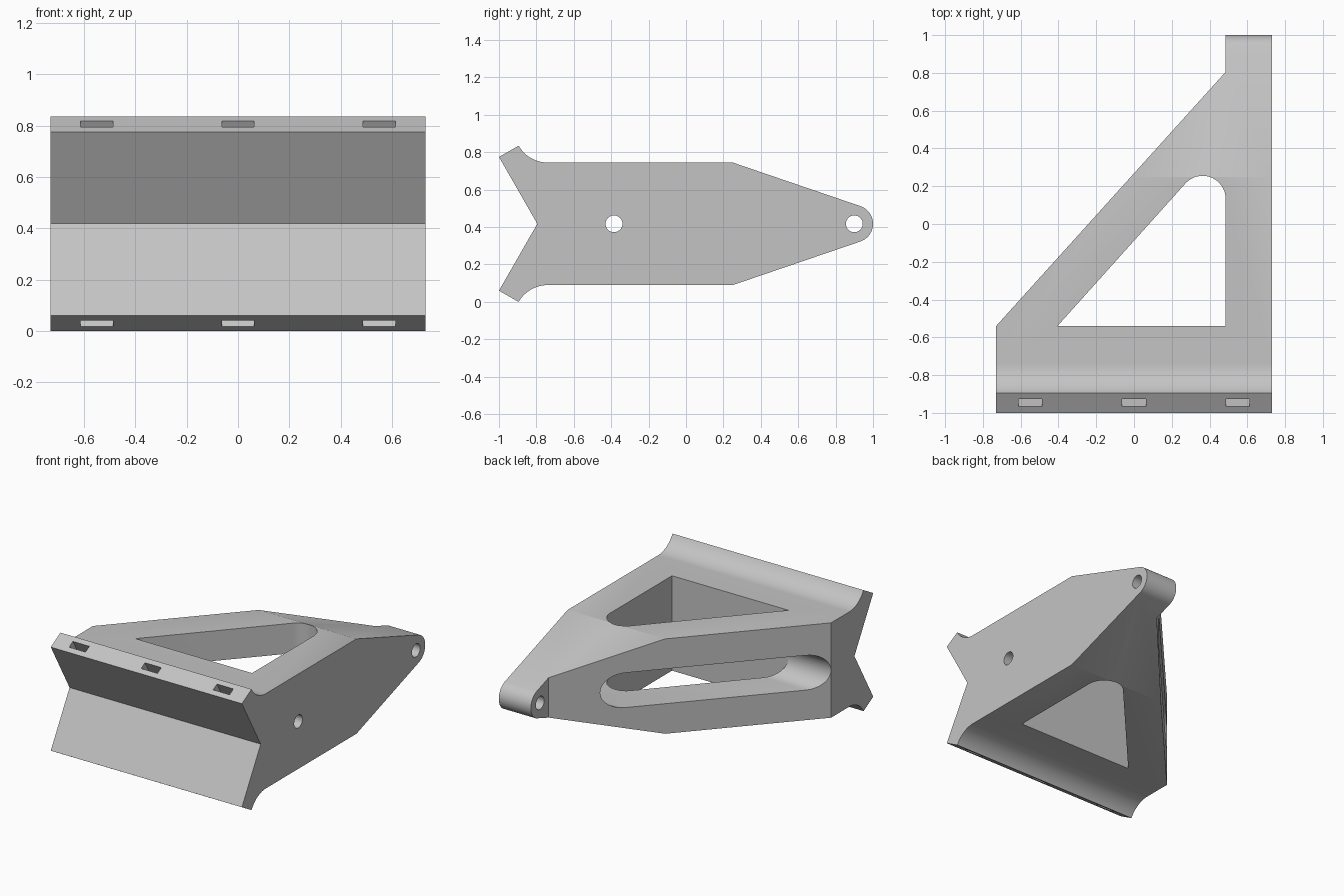
import bpy
import bmesh
from math import sin, cos, radians, pi
from mathutils import Vector, Matrix

default_cube = bpy.data.objects.get("Cube")
if default_cube:
    bpy.data.objects.remove(default_cube)

MID_Z = 0.4175
HALF_X = 0.73
WALL_X = 0.485      # inner face of the straight side wall

metal = bpy.data.materials.new("plain grey")
metal.use_nodes = True
grey = (0.55, 0.55, 0.55, 1)
metal.diffuse_color = grey
metal.node_tree.nodes["Principled BSDF"].inputs["Base Color"].default_value = grey


def arc(cx, cy, r, start, end, steps=16):
    """Points on a circle arc, angles in degrees."""
    angles = [radians(start + (end - start) * i / steps) for i in range(steps + 1)]
    return [(cx + r * cos(a), cy + r * sin(a)) for a in angles]


def prism(name, points, axis, low, high):
    """Extrude an outline: (y, z) points along X or (x, y) points along Z."""
    bm = bmesh.new()
    place = (lambda p: (low, *p)) if axis == "X" else (lambda p: (*p, low))
    face = bm.faces.new([bm.verts.new(place(p)) for p in points])
    grown = bmesh.ops.extrude_face_region(bm, geom=[face])
    step = Vector((high - low, 0, 0) if axis == "X" else (0, 0, high - low))
    bmesh.ops.translate(bm, vec=step, verts=[v for v in grown["geom"] if isinstance(v, bmesh.types.BMVert)])
    bmesh.ops.recalc_face_normals(bm, faces=bm.faces)
    mesh = bpy.data.meshes.new(name)
    bm.to_mesh(mesh)
    bm.free()
    obj = bpy.data.objects.new(name, mesh)
    bpy.context.collection.objects.link(obj)
    mesh.materials.append(metal)
    return obj


def carve(target, tool, operation="DIFFERENCE"):
    """Apply a boolean and drop the tool."""
    mod = target.modifiers.new("carve", "BOOLEAN")
    mod.operation = operation
    mod.solver = "EXACT"
    mod.object = tool
    bpy.context.view_layer.objects.active = target
    bpy.ops.object.modifier_apply(modifier=mod.name)
    bpy.data.objects.remove(tool)


# Side profile: flange, fillet, flat, taper and rounded tip, mirrored about mid height
upper = [(-1, 0.775)]
upper += arc(-0.739, 0.745 + 0.18, 0.18, 210, 270)
upper += [(0.25, 0.745)]
upper += arc(0.9, MID_Z, 0.1, 71, 0)
lower = [(y, 2 * MID_Z - z) for y, z in reversed(upper[:-1])]
bracket = prism("bracket_body", upper + lower + [(-0.795, MID_Z)], "X", -HALF_X, HALF_X)

# Plan outline with the slanted side and narrow tip
plan = [(-HALF_X, -1.1), (HALF_X + 0.1, -1.1), (HALF_X + 0.1, 1.1),
        (WALL_X, 1.1), (WALL_X, 0.805), (-HALF_X, -0.54)]
carve(bracket, prism("plan_cutter", plan, "Z", -0.1, 1), "INTERSECT")

# Triangular pocket with a rounded end, through the whole height
pocket = [(-0.405, -0.54), (WALL_X, -0.54)] + arc(WALL_X - 0.122, 0.133, 0.122, 0, 138, 24)
carve(bracket, prism("pocket_cutter", pocket, "Z", -0.1, 1))

# Long slot through the slanted wall
slot = arc(0.44, MID_Z, 0.12, -90, 90) + arc(-0.42, MID_Z, 0.12, 90, 270)
carve(bracket, prism("slot_cutter", slot, "X", -1, WALL_X - 0.001))

# Pin holes in the side wall and the tip
for hole_y in (-0.385, 0.9):
    ring = arc(hole_y, MID_Z, 0.045, 0, 360, 32)[:-1]
    carve(bracket, prism("hole_cutter", ring, "X", 0.3, 1))

# Blind pockets in the end faces of both flanges
for side in (1, -1):
    for x in (-0.55, 0, 0.55):
        w, depth = 0.024, 0.13
        box = prism("notch_cutter", [(-w, -depth), (w, -depth), (w, depth), (-w, depth)],
                    "X", x - 0.0625, x + 0.0625)
        box.data.transform(Matrix.Translation((0, -0.946, MID_Z + side * 0.387))
                           @ Matrix.Rotation(side * pi / 6, 4, "X"))
        carve(bracket, box)

# Smooth the rounded surfaces, keep the edges crisp
bpy.ops.object.select_all(action="DESELECT")
bracket.select_set(True)
bpy.context.view_layer.objects.active = bracket
bpy.ops.object.shade_smooth_by_angle(angle=radians(25))
